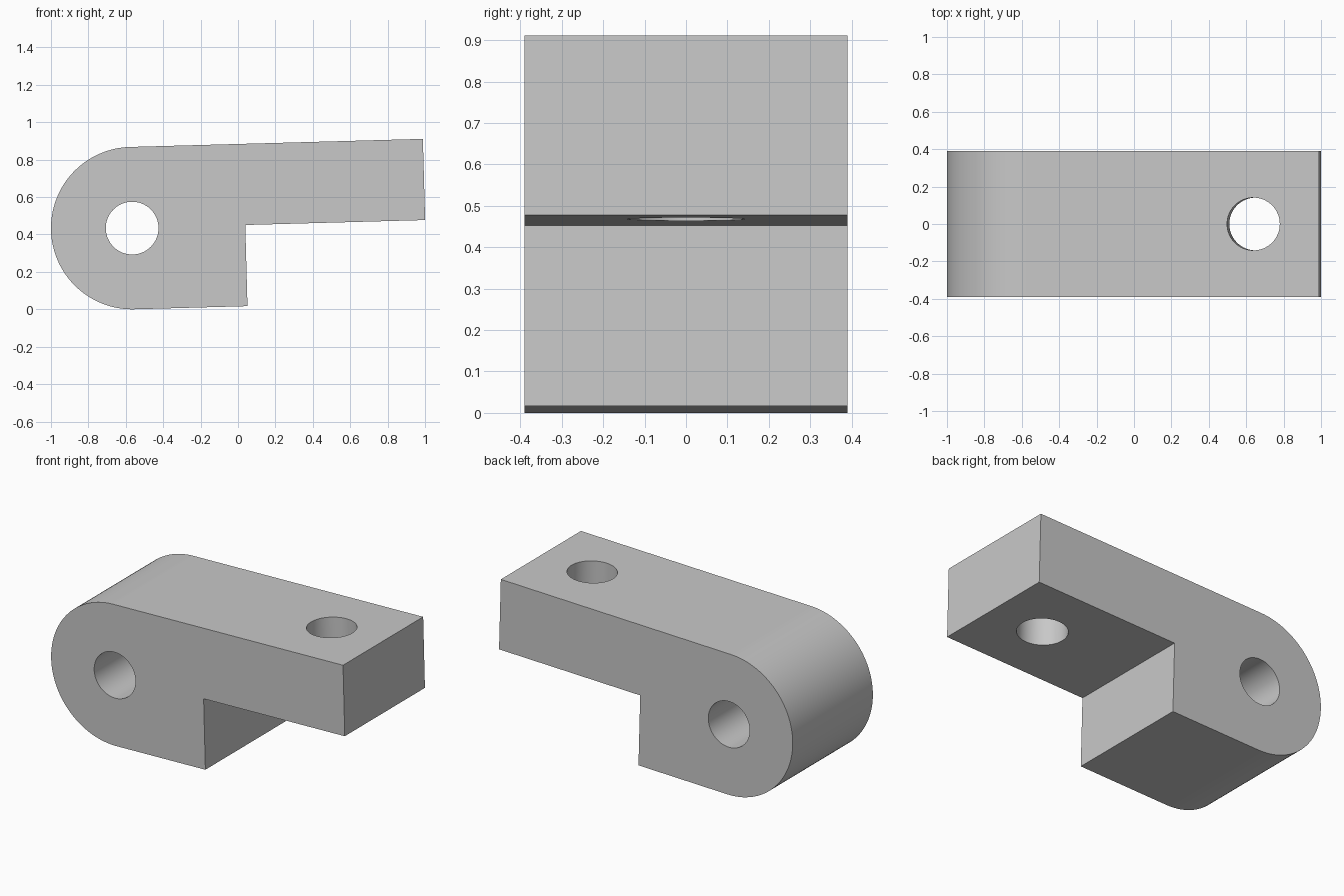
import bpy
import bmesh
from math import sin, cos, pi, radians

cube = bpy.data.objects.get("Cube")
if cube:
    bpy.data.objects.remove(cube, do_unlink=True)

RADIUS = 0.434       # rounded end
HALF_WIDTH = 0.39
STEP, TIP = 0.605, 1.567
HOLE = 0.141
TILT = radians(1.58)

grey = bpy.data.materials.new("light grey")
grey.use_nodes = True
colour = (0.58, 0.58, 0.58, 1)
grey.diffuse_color = colour
grey.node_tree.nodes["Principled BSDF"].inputs["Base Color"].default_value = colour

# Side profile: rounded end around the origin, then the stepped arm
SEGMENTS = 64
profile = [(RADIUS * cos(a), RADIUS * sin(a))
           for a in (pi / 2 + pi * i / SEGMENTS for i in range(SEGMENTS + 1))]
profile += [(STEP, -RADIUS), (STEP, 0), (TIP, 0), (TIP, RADIUS)]

# Extrude the profile across the width
bm = bmesh.new()
side = bm.faces.new([bm.verts.new((x, -HALF_WIDTH, z)) for x, z in profile])
extruded = bmesh.ops.extrude_face_region(bm, geom=[side])["geom"]
bmesh.ops.translate(bm, vec=(0, 2 * HALF_WIDTH, 0),
                    verts=[v for v in extruded if isinstance(v, bmesh.types.BMVert)])
bmesh.ops.recalc_face_normals(bm, faces=bm.faces)
mesh = bpy.data.meshes.new("hinge_block")
bm.to_mesh(mesh)
bm.free()
mesh.materials.append(grey)
block = bpy.data.objects.new("hinge_block", mesh)
bpy.context.collection.objects.link(block)


def drill(name, location, rotation):
    """Cut a round through hole in the block."""
    bpy.ops.mesh.primitive_cylinder_add(vertices=64, radius=HOLE, depth=2,
                                        location=location, rotation=rotation)
    cutter = bpy.context.object
    cutter.name = name
    cutter.hide_render = True
    cutter.data.materials.append(grey)
    cut = block.modifiers.new(name, "BOOLEAN")
    cut.operation = "DIFFERENCE"
    cut.solver = "EXACT"
    cut.object = cutter
    bpy.ops.object.select_all(action="DESELECT")
    block.select_set(True)
    bpy.context.view_layer.objects.active = block
    bpy.ops.object.modifier_apply(modifier=cut.name)
    bpy.data.objects.remove(cutter, do_unlink=True)


drill("pivot_hole", (0, 0, 0), (pi / 2, 0, 0))
drill("arm_hole", (1.217, 0, 0), (0, 0, 0))

# Smooth the curved walls, keep the flats flat
bpy.ops.object.shade_smooth_by_angle(angle=radians(30))
weighted = block.modifiers.new("flat_sides", "WEIGHTED_NORMAL")
weighted.keep_sharp = True

# Slight upward tilt of the arm
block.rotation_euler = (0, -TILT, 0)
block.location = (-0.566, 0, RADIUS)
